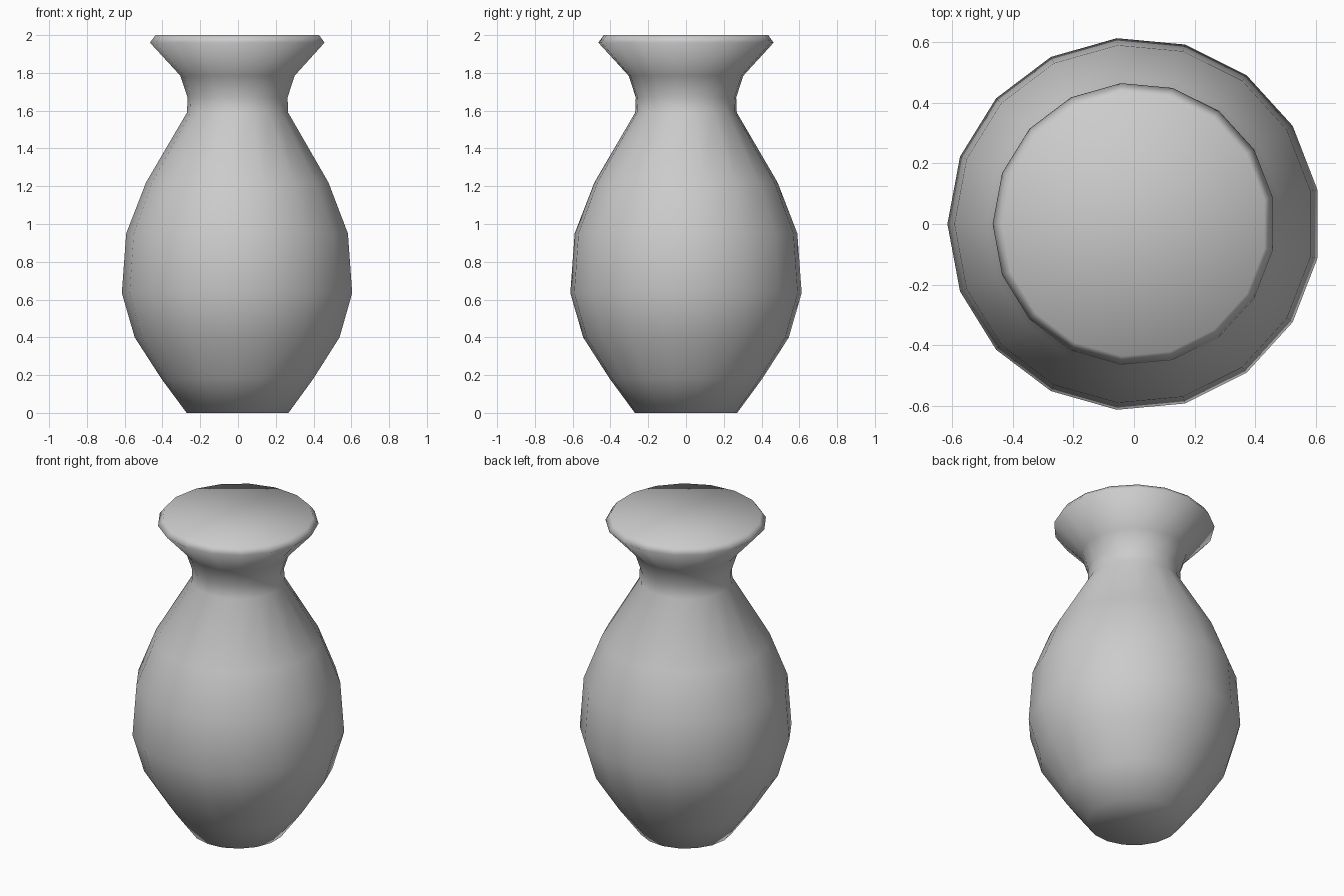
import bpy, bmesh
from math import pi, cos, sin

if "Cube" in bpy.data.objects:
    bpy.data.objects.remove(bpy.data.objects["Cube"])

SIDES = 17
# (radius, height) from foot to lip
PROFILE = [(0.272, 0.0), (0.405, 0.18), (0.547, 0.40), (0.615, 0.635),
           (0.592, 0.95), (0.487, 1.22), (0.27, 1.59), (0.267, 1.67),
           (0.305, 1.785), (0.466, 1.96), (0.437, 2.0)]

bm = bmesh.new()

# Rings of the turned body, one corner pointing to -x
rings = []
for r, z in PROFILE:
    rings.append([bm.verts.new((r * cos(pi + 2 * pi * i / SIDES),
                                r * sin(pi + 2 * pi * i / SIDES), z))
                  for i in range(SIDES)])

# Wall between neighbouring rings
for low, high in zip(rings, rings[1:]):
    for i in range(SIDES):
        j = (i + 1) % SIDES
        bm.faces.new((low[i], low[j], high[j], high[i]))

# Closed foot and top
bm.faces.new(rings[0][::-1])
bm.faces.new(rings[-1])

for f in bm.faces:
    f.smooth = True
bmesh.ops.recalc_face_normals(bm, faces=bm.faces)

mesh = bpy.data.meshes.new("vase")
bm.to_mesh(mesh)
bm.free()
vase = bpy.data.objects.new("vase", mesh)
bpy.context.collection.objects.link(vase)
